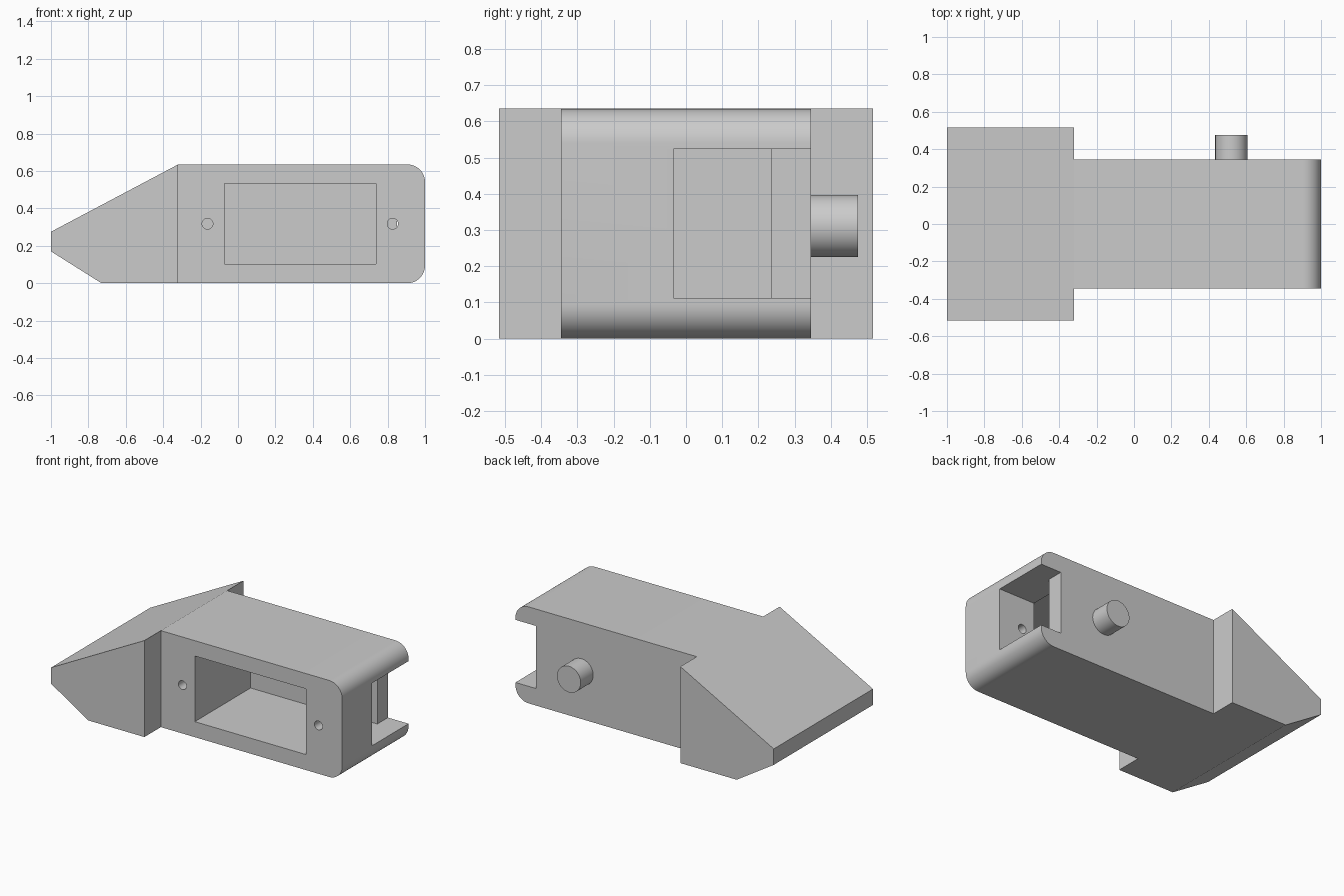
import bpy, bmesh
from math import sin, cos, pi, radians

cube = bpy.data.objects.get("Cube")
if cube:
    bpy.data.objects.remove(cube)

# Single grey material
grey = bpy.data.materials.new("plain_grey")
grey.use_nodes = True
GREY = (0.6, 0.6, 0.6, 1)
grey.diffuse_color = GREY
grey.node_tree.nodes["Principled BSDF"].inputs["Base Color"].default_value = GREY


def prism(name, profile, y0, y1):
    """Extrude an x-z profile from y0 to y1."""
    bm = bmesh.new()
    face = bm.faces.new([bm.verts.new((x, y0, z)) for x, z in profile])
    ext = bmesh.ops.extrude_face_region(bm, geom=[face])
    verts = [v for v in ext["geom"] if isinstance(v, bmesh.types.BMVert)]
    bmesh.ops.translate(bm, verts=verts, vec=(0, y1 - y0, 0))
    bmesh.ops.recalc_face_normals(bm, faces=bm.faces)
    mesh = bpy.data.meshes.new(name)
    bm.to_mesh(mesh)
    bm.free()
    mesh.materials.append(grey)
    obj = bpy.data.objects.new(name, mesh)
    bpy.context.collection.objects.link(obj)
    return obj


def box(name, x0, x1, y0, y1, z0, z1):
    return prism(name, [(x0, z0), (x1, z0), (x1, z1), (x0, z1)], y0, y1)


def arc(cx, cz, r, a0, a1, steps):
    angles = [a0 + (a1 - a0) * i / steps for i in range(steps + 1)]
    return [(cx + r * cos(a), cz + r * sin(a)) for a in angles]


def rod(name, cx, cz, r, y0, y1):
    return prism(name, arc(cx, cz, r, 0, 2 * pi, 48)[:-1], y0, y1)


def combine(target, other, operation):
    """Apply a boolean and discard the helper."""
    mod = target.modifiers.new(operation, "BOOLEAN")
    mod.operation, mod.solver, mod.object = operation, "EXACT", other
    bpy.context.view_layer.objects.active = target
    bpy.ops.object.modifier_apply(modifier=mod.name)
    bpy.data.objects.remove(other)


TOP, HALF, NECK, R = 0.635, 0.345, -0.32, 0.095
SLOT_Y, WALL_Y = -0.035, 0.235

# Housing with two rounded end edges
profile = [(NECK, TOP), (NECK, 0)]
profile += arc(1 - R, R, R, -pi / 2, 0, 12)
profile += arc(1 - R, TOP - R, R, 0, pi / 2, 12)
body = prism("housing", profile, -HALF, HALF)

# Wide wedge nose
nose = prism("nose", [(-1, 0.17), (-0.73, 0), (NECK, 0), (NECK, TOP), (-1, 0.275)],
             -0.516, 0.516)
combine(body, nose, "UNION")

# Front pocket, end slot leading into it, and notch in the back wall
combine(body, box("pocket", -0.073, 0.737, -0.5, WALL_Y, 0.102, 0.534), "DIFFERENCE")
combine(body, box("slot", 0.6, 1.2, SLOT_Y, WALL_Y, 0.112, 0.524), "DIFFERENCE")
combine(body, box("notch", 0.85, 1.2, SLOT_Y, 0.5, 0.112, 0.524), "DIFFERENCE")

# Screw holes either side of the pocket
for x in (-0.163, 0.827):
    combine(body, rod("screw_hole", x, 0.318, 0.029, -0.5, SLOT_Y + 0.001), "DIFFERENCE")

# Peg on the back
peg = rod("peg", 0.52, 0.311, 0.086, HALF - 0.01, 0.475)
combine(body, peg, "UNION")

bpy.ops.object.select_all(action="DESELECT")
body.select_set(True)
bpy.context.view_layer.objects.active = body
bpy.ops.object.shade_smooth_by_angle(angle=radians(25))
